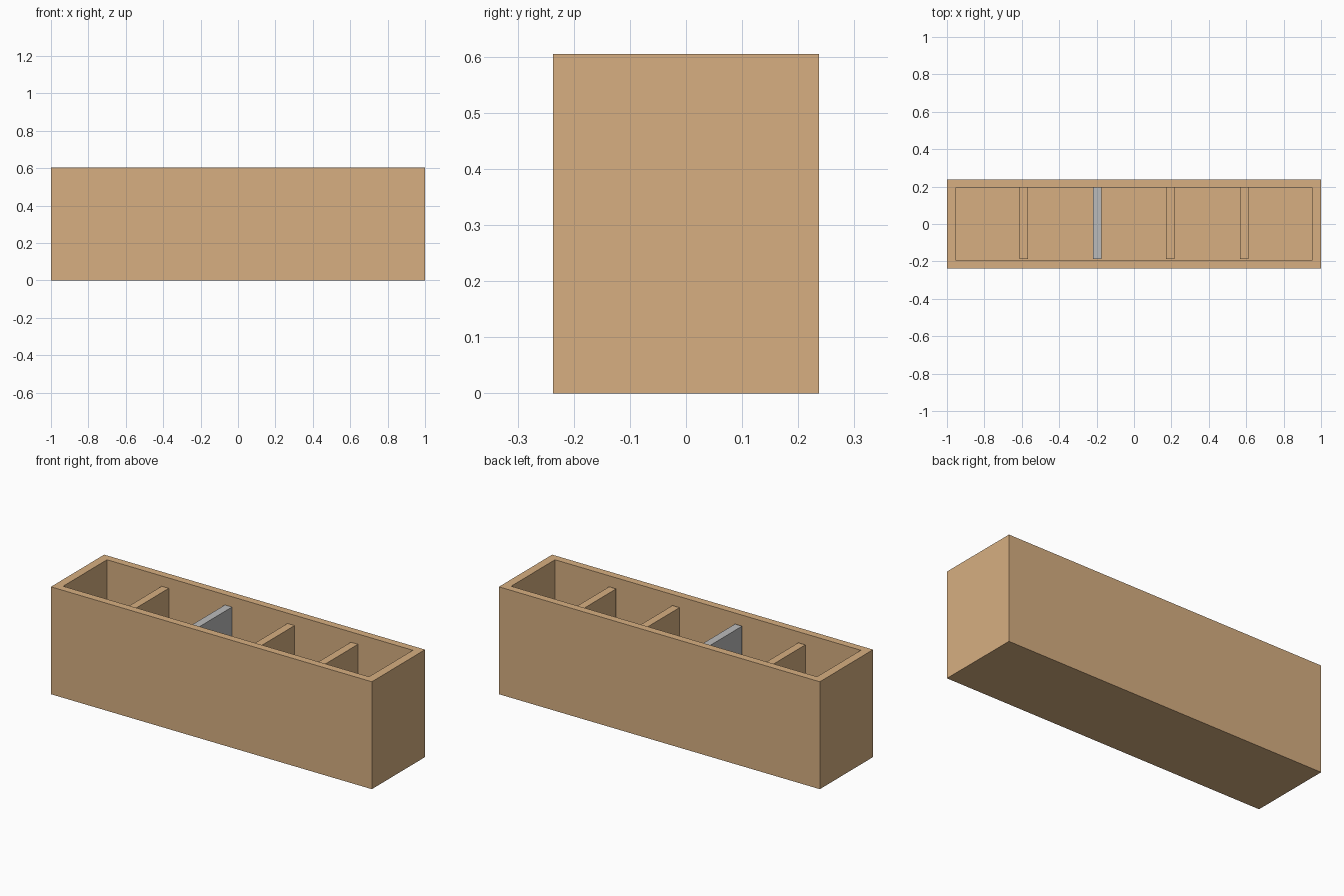
import bpy, bmesh
from mathutils import Matrix, Vector

if "Cube" in bpy.data.objects:
    bpy.data.objects.remove(bpy.data.objects["Cube"])


def material(name, rgb):
    m = bpy.data.materials.new(name)
    m.diffuse_color = (*rgb, 1)
    m.use_nodes = True
    m.node_tree.nodes["Principled BSDF"].inputs["Base Color"].default_value = m.diffuse_color
    return m


WOOD = material("tan_wood", (0.68, 0.43, 0.22))
GREY = material("grey_panel", (0.5, 0.5, 0.5))

LENGTH, DEPTH, HEIGHT = 2.0, 0.474, 0.605
IN_X, IN_Y, FLOOR = 0.953, 0.195, 0.045


def add_box(bm, lo, hi):
    lo, hi = Vector(lo), Vector(hi)
    mat = Matrix.Translation((lo + hi) / 2) @ Matrix.Diagonal((*(hi - lo), 1))
    bmesh.ops.create_cube(bm, size=1, matrix=mat)


def finish(bm, name, mat):
    bmesh.ops.recalc_face_normals(bm, faces=bm.faces)
    me = bpy.data.meshes.new(name)
    bm.to_mesh(me)
    bm.free()
    me.materials.append(mat)
    ob = bpy.data.objects.new(name, me)
    bpy.context.collection.objects.link(ob)


# Open trough: inset the top for the rim, inset again and push down for the floor
bm = bmesh.new()
add_box(bm, (-LENGTH / 2, -DEPTH / 2, 0), (LENGTH / 2, DEPTH / 2, HEIGHT))
bm.normal_update()
top = max(bm.faces, key=lambda f: f.calc_center_median().z)
for z in (HEIGHT, FLOOR):
    bmesh.ops.inset_individual(bm, faces=[top], thickness=0.01)
    for v in top.verts:
        v.co = (IN_X if v.co.x > 0 else -IN_X, IN_Y if v.co.y > 0 else -IN_Y, z)
finish(bm, "trough", WOOD)

# Dividers standing on the floor, a little lower than the rim
for i, (x, mat) in enumerate([(-0.59, WOOD), (-0.196, GREY), (0.194, WOOD), (0.589, WOOD)]):
    bm = bmesh.new()
    add_box(bm, (x - 0.022, -0.188, FLOOR), (x + 0.022, IN_Y, 0.547))
    finish(bm, f"divider_{i + 1}", mat)
